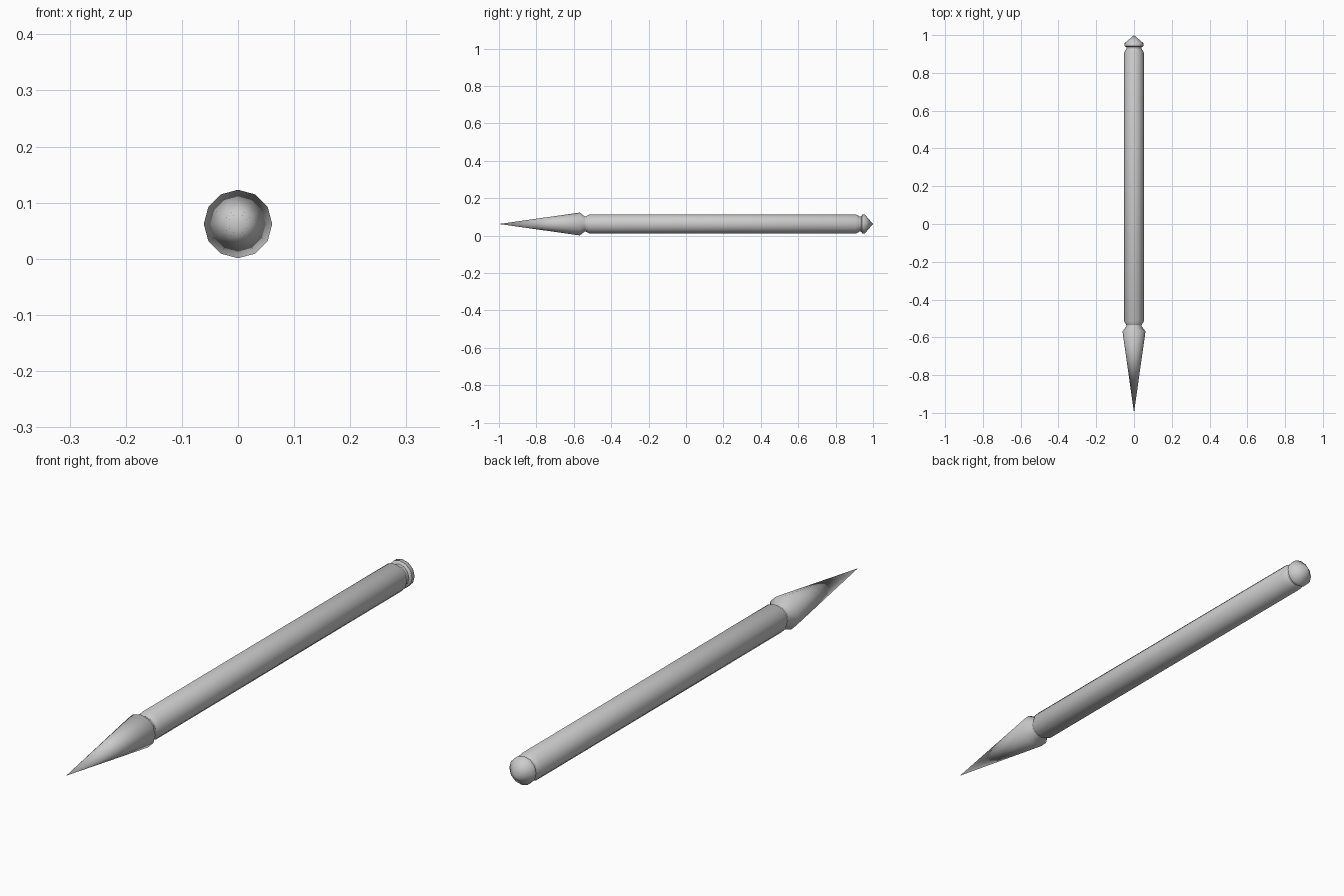
import bpy, bmesh, math

if "Cube" in bpy.data.objects:
    bpy.data.objects.remove(bpy.data.objects["Cube"])

SIDES = 12
AXIS_Z = 0.062


def lathe(name, profile):
    """Revolve (y, radius) points round the long axis; radius 0 makes a tip."""
    bm = bmesh.new()
    rings = []
    for y, r in profile:
        if r == 0:
            rings.append([bm.verts.new((0, y, AXIS_Z))])
        else:
            rings.append([bm.verts.new((r * math.sin(2 * math.pi * i / SIDES), y,
                                        AXIS_Z + r * math.cos(2 * math.pi * i / SIDES)))
                          for i in range(SIDES)])
    for a, b in zip(rings, rings[1:]):
        for i in range(SIDES):
            j = (i + 1) % SIDES
            quad = [a[i % len(a)], a[j % len(a)], b[j % len(b)], b[i % len(b)]]
            bm.faces.new(list(dict.fromkeys(quad)))
    for ring in (rings[0], rings[-1]):
        if len(ring) > 1:
            bm.faces.new(ring)
    bmesh.ops.recalc_face_normals(bm, faces=bm.faces)
    mesh = bpy.data.meshes.new(name)
    bm.to_mesh(mesh)
    bm.free()
    obj = bpy.data.objects.new(name, mesh)
    bpy.context.collection.objects.link(obj)
    bpy.ops.object.select_all(action='DESELECT')
    obj.select_set(True)
    bpy.context.view_layer.objects.active = obj
    bpy.ops.object.shade_smooth_by_angle(angle=math.radians(50))
    return obj


# Long pointed head with a chamfered back
lathe("pointed_head", [(-1.0, 0), (-0.568, 0.061), (-0.542, 0.041), (-0.535, 0.041)])

# Straight shaft with bevelled ends
lathe("shaft", [(-0.535, 0.041), (-0.515, 0.052), (0.908, 0.052), (0.927, 0.041)])

# Grooved end cap with a low cone
lathe("end_cap", [(0.927, 0.041), (0.936, 0.041), (0.942, 0.05), (0.957, 0.05), (1.0, 0)])
